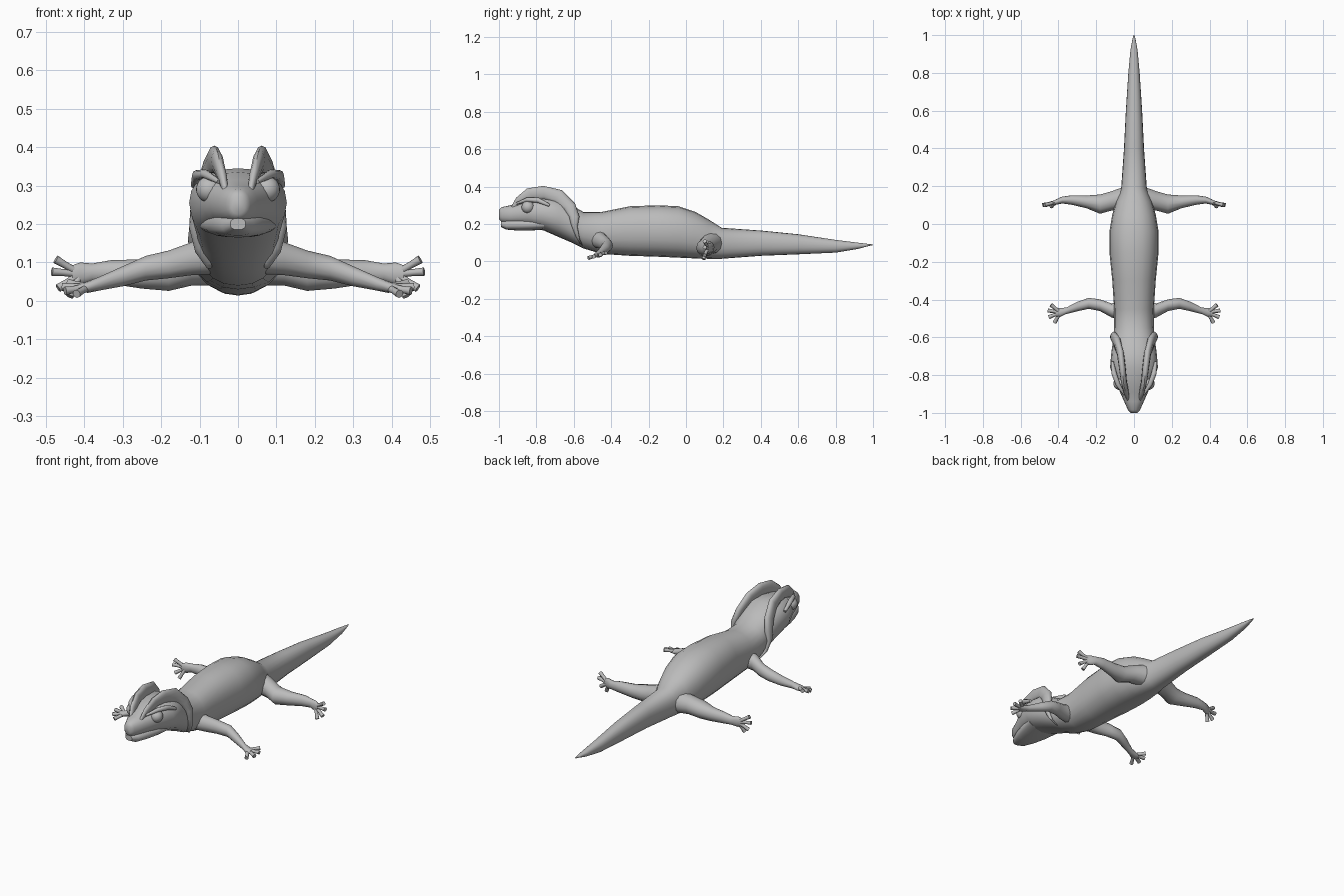
import bpy, bmesh, math
from mathutils import Vector as V

cube = bpy.data.objects.get("Cube")
if cube:
    bpy.data.objects.remove(cube, do_unlink=True)

skin = bpy.data.materials.new("plain grey skin")
skin.use_nodes = True
GREY = (0.5, 0.5, 0.5, 1)
skin.diffuse_color = GREY
skin.node_tree.nodes["Principled BSDF"].inputs["Base Color"].default_value = GREY


def ring(c, a, b, n=12, power=2.0):
    """Superellipse around c spanned by half axes a and b."""
    pts = []
    for i in range(n):
        t = 2 * math.pi * i / n
        ca, sa = math.cos(t), math.sin(t)
        u = math.copysign(abs(ca) ** (2 / power), ca)
        w = math.copysign(abs(sa) ** (2 / power), sa)
        pts.append(c + a * u + b * w)
    return pts


def finish(name, bm, mirror, angle):
    bmesh.ops.recalc_face_normals(bm, faces=bm.faces[:])
    me = bpy.data.meshes.new(name)
    bm.to_mesh(me)
    bm.free()
    me.materials.append(skin)
    ob = bpy.data.objects.new(name, me)
    bpy.context.collection.objects.link(ob)
    bpy.ops.object.select_all(action="DESELECT")
    ob.select_set(True)
    bpy.context.view_layer.objects.active = ob
    bpy.ops.object.shade_smooth_by_angle(angle=math.radians(angle))
    if mirror:
        ob.modifiers.new("mirror", "MIRROR")
    return ob


def loft(name, rings, mirror=False, angle=50):
    bm = bmesh.new()
    loops = [[bm.verts.new(p) for p in r] for r in rings]
    n = len(loops[0])
    for r, s in zip(loops, loops[1:]):
        for i in range(n):
            j = (i + 1) % n
            bm.faces.new((r[i], r[j], s[j], s[i]))
    bm.faces.new(loops[0])
    bm.faces.new(loops[-1])
    return finish(name, bm, mirror, angle)


def along_y(sections, power):
    """Sections are y, half width, bottom, top."""
    return [ring(V((0, y, (lo + hi) / 2)), V((w, 0, 0)), V((0, 0, (hi - lo) / 2)), 20, power)
            for y, w, lo, hi in sections]


# Head, trunk and tail in one skin
trunk = [
    (-1.0, .018, .225, .275), (-.985, .032, .21, .29), (-.94, .052, .2, .3),
    (-.89, .074, .195, .315), (-.84, .093, .185, .335), (-.76, .127, .165, .345),
    (-.68, .12, .13, .345), (-.61, .11, .1, .3), (-.55, .105, .07, .265),
    (-.45, .105, .04, .265), (-.3, .115, .03, .295), (-.15, .13, .025, .3),
    (-.04, .13, .02, .295), (.05, .115, .016, .265), (.12, .095, .014, .225),
    (.19, .068, .014, .18), (.4, .053, .03, .165), (.6, .043, .038, .145),
    (.8, .03, .047, .115), (.92, .019, .067, .1), (.98, .008, .083, .093), (1.0, .003, .087, .091),
]
loft("body", along_y(trunk, 2.25))

# Lower jaw, slightly inset under the snout
jaw = [(-.99, .02, .185, .215), (-.96, .042, .17, .22), (-.9, .066, .165, .23),
       (-.83, .085, .165, .23), (-.76, .1, .17, .23)]
loft("lower_jaw", along_y(jaw, 2.5))

# Tall crests that sweep back and run down the neck: x, y, z, thickness, height
crest = [
    (.032, -.925, .285, .008, .012), (.042, -.885, .325, .013, .028),
    (.054, -.83, .36, .016, .036), (.062, -.76, .367, .018, .037),
    (.072, -.685, .347, .019, .04), (.09, -.625, .295, .02, .035),
    (.106, -.598, .24, .018, .028), (.113, -.597, .19, .014, .018),
    (.1, -.58, .13, .012, .014), (.075, -.56, .09, .008, .01),
]
rings = []
for x, y, z, thick, tall in crest:
    out = V((0, y + .75, z - .24)).normalized()
    rings.append(ring(V((x, y, z)), V((thick, 0, 0)), out * tall, 12, 2.2))
loft("crest", rings, mirror=True)


def tube(name, pts, radii, n=8):
    pts = [V(p) for p in pts]
    rings = []
    for i, (p, r) in enumerate(zip(pts, radii)):
        d = (pts[min(i + 1, len(pts) - 1)] - pts[max(i - 1, 0)]).normalized()
        side = d.cross(V((0, 0, 1))).normalized()
        rings.append(ring(p, side * r, side.cross(d) * r, n))
    loft(name, rings, mirror=True)


# Brow ridges and eyes
tube("brow", [(.05, -.905, .31), (.085, -.85, .33), (.106, -.79, .327), (.115, -.73, .3)],
     [.006, .012, .014, .008])
bm = bmesh.new()
bmesh.ops.create_uvsphere(bm, u_segments=24, v_segments=14, radius=.034)
bmesh.ops.translate(bm, verts=bm.verts[:], vec=(.075, -.845, .29))
finish("eye", bm, True, 60)

# Legs: x, y, z, half depth, half height, then toe tips
legs = {
    "front": ([
        (.06, -.465, .12, .05, .05), (.12, -.457, .11, .037, .043), (.18, -.43, .095, .031, .036),
        (.24, -.42, .085, .029, .032), (.3, -.437, .064, .025, .026), (.36, -.46, .045, .017, .018),
        (.39, -.468, .036, .024, .015), (.415, -.47, .033, .02, .01)],
        [(.44, -.428, .046), (.457, -.458, .036), (.45, -.493, .026), (.42, -.522, .018)]),
    "hind": ([
        (.05, .14, .1, .058, .06), (.12, .122, .09, .051, .05), (.18, .105, .072, .051, .046),
        (.25, .117, .07, .034, .038), (.33, .127, .075, .025, .031), (.38, .127, .073, .018, .024),
        (.41, .117, .07, .015, .03), (.43, .111, .069, .01, .024)],
        [(.474, .1, .108), (.484, .1, .076), (.468, .1, .033), (.438, .093, .012)]),
}
for place, (sections, toes) in legs.items():
    loft(place + "_leg",
         [ring(V((x, y, z)), V((0, dy, 0)), V((0, 0, dz)), 12) for x, y, z, dy, dz in sections],
         mirror=True)
    palm = V(sections[-2][:3])
    for i, tip in enumerate(toes):
        tip = V(tip)
        tube(f"{place}_toe_{i + 1}", [palm, palm.lerp(tip, .6), tip], [.011, .009, .011], 8)
